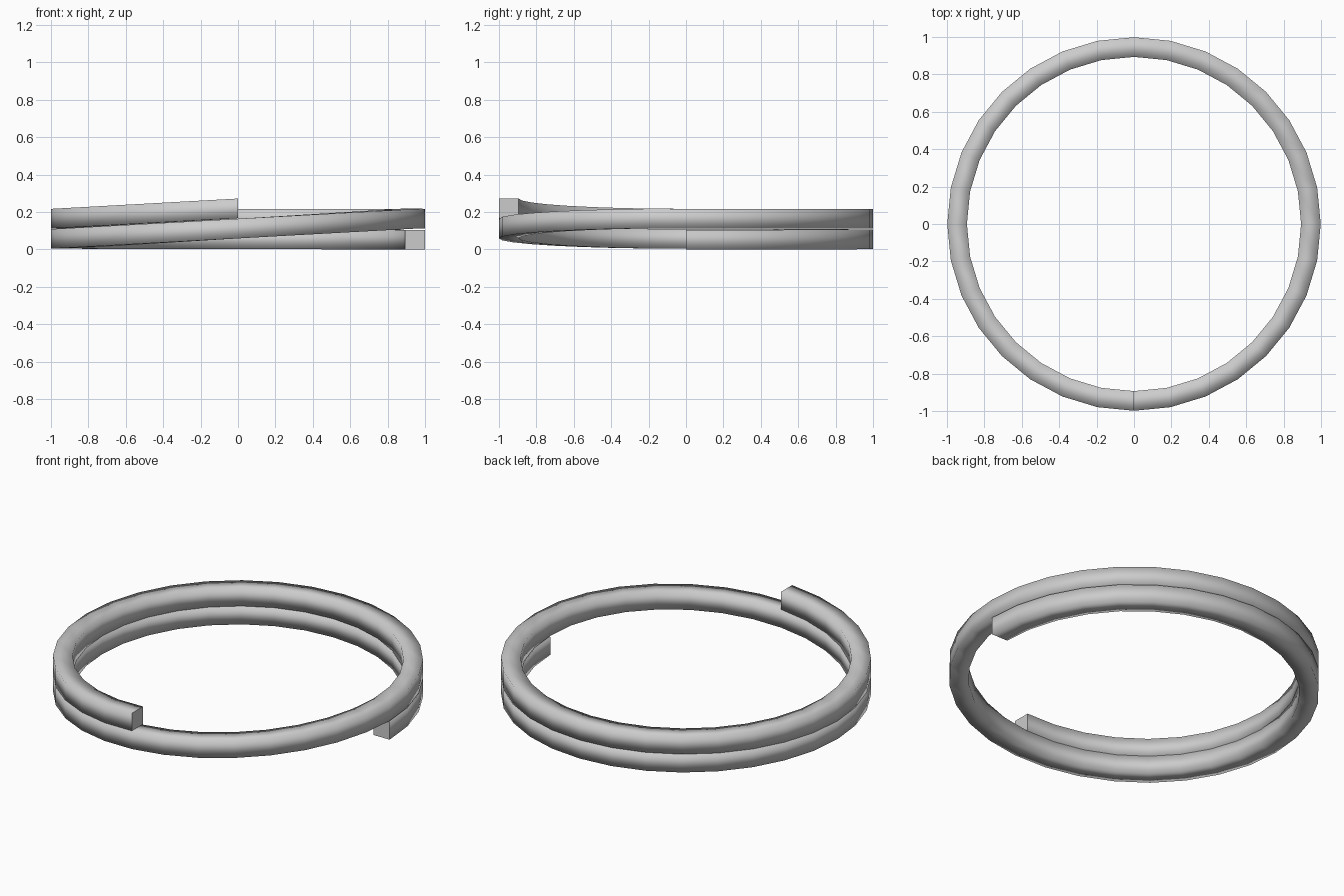
import bpy, bmesh
from math import sin, cos, tau, radians

if "Cube" in bpy.data.objects:
    bpy.data.objects.remove(bpy.data.objects["Cube"], do_unlink=True)

RADIUS, HALF, PITCH = 0.946, 0.0525, 0.108
STEPS = 32                                   # segments per turn


def height(angle):
    """Level along the back of each turn, tilted upward across the front."""
    turn, part = divmod(angle, tau)
    rise = 0.06 if part < tau / 2 else 0.06 + 0.5 * (PITCH + 0.002) * (1 + cos(part))
    if part < tau / 2 and turn == 0:
        rise -= 0.004 * (1 + cos(part)) / 2
    return turn * PITCH + rise


# Steel wire: a square section swept for one and three quarter turns
bm = bmesh.new()
rings = []
for i in range(STEPS * 7 // 4 + 1):
    a = tau * i / STEPS
    z = height(a)
    rings.append([bm.verts.new(((RADIUS + u * HALF) * cos(a),
                                (RADIUS + u * HALF) * sin(a), z + v * HALF))
                  for u, v in ((-1, -1), (1, -1), (1, 1), (-1, 1))])
for r, s in zip(rings, rings[1:]):
    for k in range(4):
        n = (k + 1) % 4
        bm.faces.new((r[k], r[n], s[n], s[k])).smooth = True

# Flat end caps with their own corners, so the ends stay crisp
for ring in (rings[0], rings[-1][::-1]):
    bm.faces.new([bm.verts.new(v.co) for v in ring])
bmesh.ops.recalc_face_normals(bm, faces=bm.faces)

# Rest the lowest edge on the ground
low = min(v.co.z for v in bm.verts)
bmesh.ops.translate(bm, verts=bm.verts, vec=(0, 0, -low))

mesh = bpy.data.meshes.new("split_ring")
bm.to_mesh(mesh)
bm.free()
ring = bpy.data.objects.new("split_ring", mesh)
bpy.context.collection.objects.link(ring)

# Plain grey steel
steel = bpy.data.materials.new("grey steel")
steel.use_nodes = True
colour = (0.6, 0.6, 0.6, 1)
steel.diffuse_color = colour
steel.node_tree.nodes["Principled BSDF"].inputs["Base Color"].default_value = colour
mesh.materials.append(steel)
